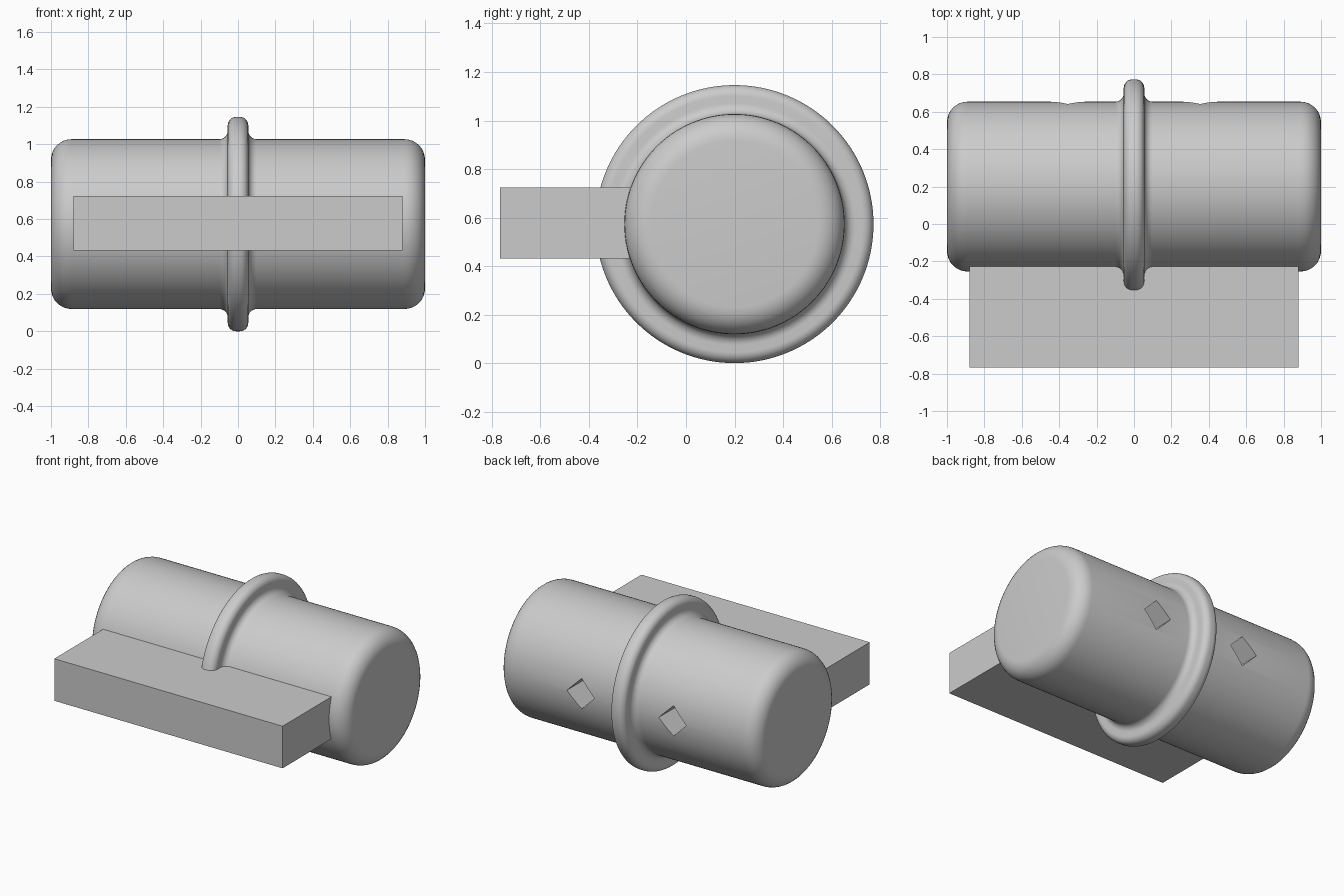
import bpy, bmesh, math
from mathutils import Matrix, Vector

if "Cube" in bpy.data.objects:
    bpy.data.objects.remove(bpy.data.objects["Cube"], do_unlink=True)

grey = bpy.data.materials.new("plain_grey")
grey.use_nodes = True
COLOUR = (0.6, 0.6, 0.6, 1)
grey.diffuse_color = COLOUR
grey.node_tree.nodes["Principled BSDF"].inputs["Base Color"].default_value = COLOUR

AXIS = Vector((0, 0.2, 0.573))   # centre of the barrel
BODY_R, RING_R, RING_W = 0.454, 0.573, 0.055
END_ROUND, RIM_ROUND, FILLET = 0.11, 0.045, 0.045


def finish(name, bm):
    bmesh.ops.recalc_face_normals(bm, faces=bm.faces)
    mesh = bpy.data.meshes.new(name)
    bm.to_mesh(mesh)
    bm.free()
    mesh.materials.append(grey)
    obj = bpy.data.objects.new(name, mesh)
    bpy.context.collection.objects.link(obj)
    return obj


def box(name, size, centre, turn=0):
    bm = bmesh.new()
    bmesh.ops.create_cube(bm, size=1)
    bm.transform(Matrix.Translation(centre) @ Matrix.Rotation(turn, 4, "Y")
                 @ Matrix.Diagonal((*size, 1)))
    return finish(name, bm)


def arc(x, r, radius, start, end, steps=8):
    angles = [math.radians(start + (end - start) * i / steps) for i in range(steps + 1)]
    return [(x + radius * math.cos(a), r + radius * math.sin(a)) for a in angles]


# Half profile from the middle of the rim to the end cap, then mirrored
half = arc(RING_W - RIM_ROUND, RING_R - RIM_ROUND, RIM_ROUND, 90, 0)
half += arc(RING_W + FILLET, BODY_R + FILLET, FILLET, 180, 270)
half += arc(1 - END_ROUND, BODY_R - END_ROUND, END_ROUND, 90, 0)
half.append((1, 0))
profile = [(-x, r) for x, r in reversed(half)] + half

# Barrel with rounded ends and a raised rim
bm = bmesh.new()
verts = [bm.verts.new((x, 0, r)) for x, r in profile]
edges = [bm.edges.new(pair) for pair in zip(verts, verts[1:])]
bmesh.ops.spin(bm, geom=verts + edges, cent=(0, 0, 0), axis=(1, 0, 0),
               angle=math.tau, steps=128)
bmesh.ops.remove_doubles(bm, verts=bm.verts, dist=1e-4)
bm.transform(Matrix.Translation(AXIS))
barrel = finish("barrel", bm)

# Two diamond-shaped sockets in the back
for side in (-1, 1):
    cutter = box("socket_cutter", (0.15, 0.5, 0.15),
                 (side * 0.354, AXIS.y + BODY_R, AXIS.z), math.pi / 4)
    cutter.hide_render = True
    cutter.hide_set(True)
    cut = barrel.modifiers.new("socket", "BOOLEAN")
    cut.operation = "DIFFERENCE"
    cut.solver = "EXACT"
    cut.object = cutter

bpy.context.view_layer.objects.active = barrel
barrel.select_set(True)
for name in [m.name for m in barrel.modifiers]:
    bpy.ops.object.modifier_apply(modifier=name)
bpy.ops.object.shade_smooth_by_angle(angle=math.radians(35))
for obj in [o for o in bpy.data.objects if o.name.startswith("socket_cutter")]:
    bpy.data.objects.remove(obj, do_unlink=True)

# Flat plate at the front, running into the barrel
box("front_plate", (1.76, 0.765, 0.293), (0, -0.3835, 0.577))
